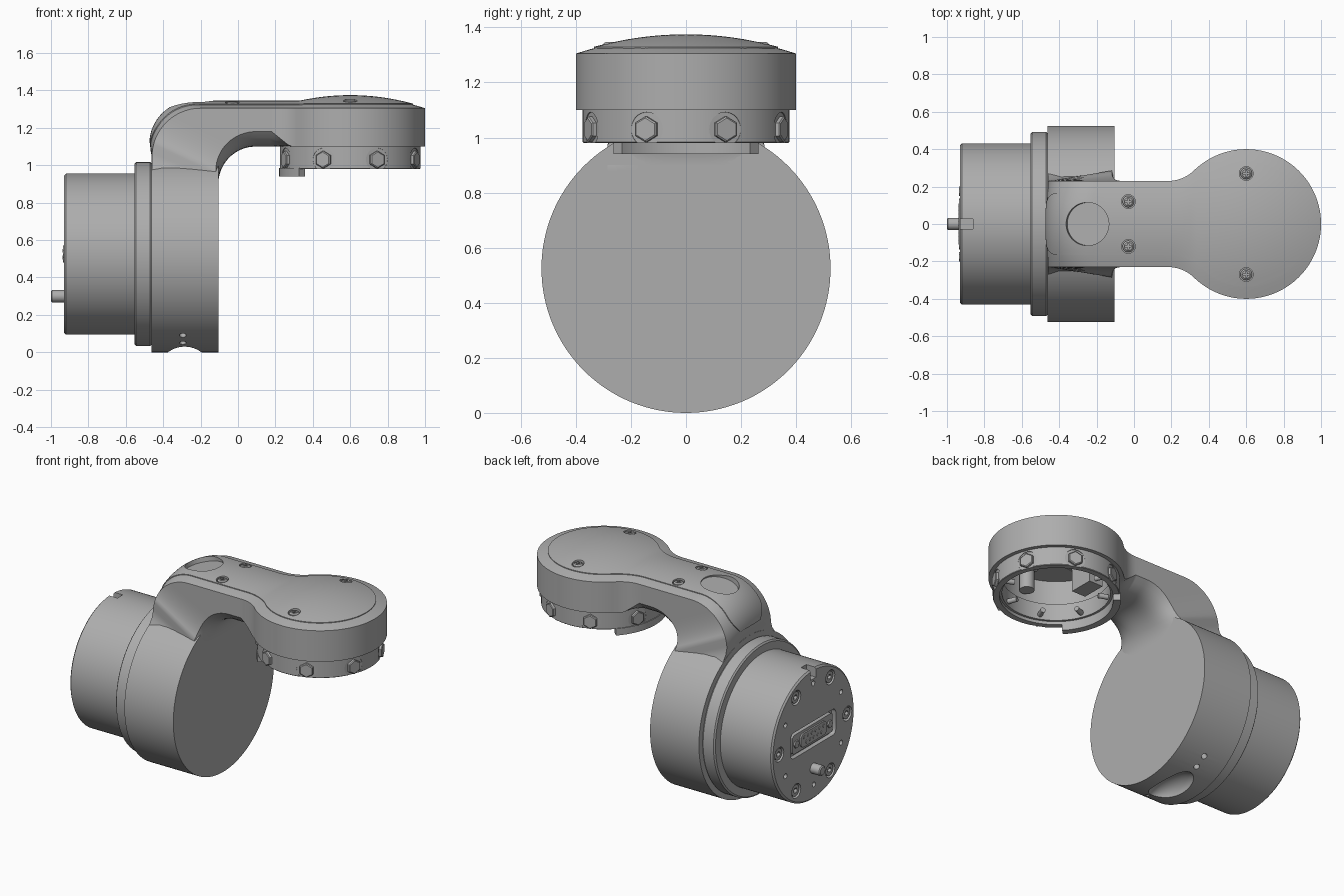
import bpy, bmesh
from math import pi, sin, cos, sqrt, radians
from mathutils import Matrix, Vector

if "Cube" in bpy.data.objects:
    bpy.data.objects.remove(bpy.data.objects["Cube"], do_unlink=True)

grey = bpy.data.materials.new("satin_grey")
grey.use_nodes = True
COLOUR = (0.42, 0.42, 0.42, 1)
grey.diffuse_color = COLOUR
grey.node_tree.nodes["Principled BSDF"].inputs["Base Color"].default_value = COLOUR

X, Y, Z = Vector((1, 0, 0)), Vector((0, 1, 0)), Vector((0, 0, 1))
AXIS_Z = 0.525          # height of the drum axis
HEAD = 0.6              # x of the head centre


def make(name, bm):
    bmesh.ops.remove_doubles(bm, verts=bm.verts, dist=1e-5)
    bmesh.ops.recalc_face_normals(bm, faces=bm.faces)
    mesh = bpy.data.meshes.new(name)
    bm.to_mesh(mesh)
    bm.free()
    mesh.materials.append(grey)
    ob = bpy.data.objects.new(name, mesh)
    bpy.context.collection.objects.link(ob)
    return ob


def loft(name, rings, caps=True):
    """Skin closed rings of points."""
    bm = bmesh.new()
    rows = [[bm.verts.new(p) for p in r] for r in rings]
    n = len(rows[0])
    for a, b in zip(rows, rows[1:]):
        for i in range(n):
            bm.faces.new((a[i], a[(i + 1) % n], b[(i + 1) % n], b[i]))
    if caps:
        bm.faces.new(rows[0])
        bm.faces.new(rows[-1])
    return make(name, bm)


def turned(name, profile, origin, axis, segs=128, turn=0, closed=False):
    """Revolve (distance along axis, radius) pairs about an axis."""
    rot = Vector(axis).to_track_quat('Z', 'Y').to_matrix()
    pts = profile + profile[:1] if closed else profile
    rings = [[Vector(origin) + rot @ Vector((r * cos(turn + 2 * pi * k / segs),
              r * sin(turn + 2 * pi * k / segs), d)) for k in range(segs)] for d, r in pts]
    return loft(name, rings, not closed)


def rod(name, origin, axis, d0, d1, r, segs=24, turn=0):
    return turned(name, [(d0, r), (d1, r)], origin, axis, segs, turn)


def box(name, centre, size, bevel=0):
    bm = bmesh.new()
    bmesh.ops.create_cube(bm, size=1, matrix=Matrix.Translation(centre) @ Matrix.Diagonal((*size, 1)))
    if bevel:
        edges = [e for e in bm.edges if abs((e.verts[0].co - e.verts[1].co).x) > 1e-4]
        bmesh.ops.bevel(bm, geom=edges, offset=bevel, segments=4, profile=0.5, affect='EDGES')
    return make(name, bm)


def cut(targets, cutter):
    for ob in targets:
        mod = ob.modifiers.new("cut", 'BOOLEAN')
        mod.operation, mod.solver, mod.object = 'DIFFERENCE', 'EXACT', cutter
        bpy.context.view_layer.objects.active = ob
        bpy.ops.object.modifier_apply(modifier=mod.name)
    bpy.data.objects.remove(cutter, do_unlink=True)


# --- Arm and head: one bent sweep described by stations along its length
def half_width(x, inset=0):
    if x <= 0.182:
        return 0.23 - inset
    if x < HEAD - 0.418 * (0.4 - inset) / 0.6:
        return 0.43 - sqrt((0.2 + inset) ** 2 - (x - 0.182) ** 2)
    return sqrt(max(0, (0.4 - inset) ** 2 - (x - HEAD) ** 2))


def flare(z):
    """Arm half width where it fillets into the drum."""
    d = min(max(1.067 - z, 0), 0.101)
    return 0.35 - sqrt(0.12 ** 2 - d * d)


def stations(inset=0):
    """(top, bottom, outward, top width, bottom width, crown, underside rounding, cover width)"""
    out = []
    for k in range(14):
        t = k / 14
        zt, zb = 0.6 + 0.445 * t, 0.6 + 0.3 * t
        out.append((Vector((-0.46, 0, zt)), Vector((-0.105, 0, zb)), -X, flare(zt), flare(zb), 0, 0, 0))
    for k in range(25):
        a = pi / 2 * k / 24
        n = Vector((-cos(a), 0, sin(a)))
        top = Vector((-0.2, 0, 1.045)) + 0.26 * n
        low = Vector((0.095, 0, 0.9)) + 0.2 * n
        taper = max(0, 1 - max(0, a - 0.25) / 0.45) ** 2
        out.append((top, low, n, flare(top.z), flare(low.z), 0.035 * sin(a) + 0.02 * sin(2 * a),
                    0.08 * sin(a), 0.165 - 0.065 * taper))
    for k in range(1, 9):
        t = k / 8
        out.append((Vector((-0.2 + 0.38 * t, 0, 1.305)), Vector((0.095 + 0.085 * t, 0, 1.1)), Z,
                    0.23, 0.23, 0.035, 0.08, 0.165))
    for k in range(1, 61):
        x = 0.182 + (0.818 - inset) * sin(pi / 2 * k / 60)
        w = half_width(x)
        crown = 0.406 * w * w
        if x < HEAD:
            crown = max(crown, 0.035)
        out.append((Vector((x, 0, 1.305)), Vector((x, 0, 1.1)), Z, w, w, crown,
                    0.08 * max(0, 1 - (x - 0.18) / 0.1), half_width(x, 0.065)))
    return out


US = [k / 8 - 1 for k in range(17)]


def skin(st, y, lift):
    top, _, n, w, _, crown, _, _ = st
    u = y / w if w > 1e-6 else 1
    return top + n * (crown * (1 - u * u) + lift) + Y * y


body = loft("arm_and_head", [
    [skin(s, s[3] * u, 0) for u in US] +
    [s[1] + s[2] * (s[6] * u ** 4) + Y * (s[4] * u) for u in reversed(US)] for s in stations()])
cover = loft("top_cover", [
    [skin(s, s[7] * u, 0.005) for u in US] + [skin(s, s[7] * u, -0.015) for u in reversed(US)]
    for s in stations(0.065)[18:]])

# Hollow head, button facet and cover screws
cut([body], rod("cutter", (HEAD, 0, 0), Z, 0.9, 1.27, 0.33, 128))
tilt = Vector((-0.23, 0, 1)).normalized()
cut([body, cover], rod("cutter", (-0.245, 0, 1.312), tilt, -0.002, 0.2, 0.115, 64))
for x, y, z in ((-0.03, 0.12, 1.334), (HEAD, 0.27, 1.343)):
    for s in (1, -1):
        at = (x, s * y, z)
        cut([body, cover], rod("cutter", at, Z, -0.015, 0.1, 0.037))
        screw = turned("cover_screw", [(-0.02, 0.031), (-0.003, 0.031), (0.004, 0.022)], at, Z, 24)
        cut([screw], box("cutter", at, (0.034, 0.008, 0.03)))
        cut([screw], box("cutter", at, (0.008, 0.034, 0.03)))
for s in (1, -1):
    rod("inner_boss", (HEAD, s * 0.27, 0), Z, 1.14, 1.28, 0.045)
box("inner_block", (0.36, 0, 1.2), (0.1, 0.16, 0.16))

# --- Mounting ring with radial hex bolts
ring = turned("mounting_ring", [(0.98, 0.335), (0.98, 0.372), (0.983, 0.375), (1.11, 0.375),
                                (1.11, 0.32), (1.0, 0.32), (1.0, 0.335)], (HEAD, 0, 0), Z, closed=True)
for k in range(8):
    a = pi / 8 + k * pi / 4
    out = Vector((cos(a), sin(a), 0))
    at = (HEAD, 0, 1.03)
    cut([ring], rod("cutter", at, out, 0.369, 0.5, 0.062, 32))
    up_turn = (out.to_track_quat('Z', 'Y').inverted() @ Z).xy
    turn = Vector((1, 0)).angle_signed(up_turn) * -1
    turned("hex_bolt", [(0.35, 0.047), (0.383, 0.047), (0.387, 0.041)], at, out, 6, turn)
    rod("bolt_tip", at, out, 0.26, 0.35, 0.016, 16)
arc = [radians(180 + 44 * (k / 12 - 1)) for k in range(25)]
plan = [(0.38, a) for a in arc] + [(0.335, a) for a in reversed(arc)]
loft("locating_tab", [[(HEAD + r * cos(a), r * sin(a), z) for r, a in plan] for z in (0.94, 0.985)])

# --- Drum and rear housing on the long axis
axis_at = (0, 0, AXIS_Z)
drum = rod("drum", axis_at, X, -0.462, -0.105, 0.525, 128)
bm = bmesh.new()
bmesh.ops.create_uvsphere(bm, u_segments=32, v_segments=16, radius=1,
                          matrix=Matrix.Translation((-0.285, 0, 0)) @ Matrix.Diagonal((0.09, 0.19, 0.08, 1)))
cut([drum], make("cutter", bm))
for s in (1, -1):
    for y, z in ((0.224, 0.05), (0.294, 0.09)):
        out = Vector((0, s * y, z - AXIS_Z)).normalized()
        cut([drum], rod("cutter", (-0.295, 0, AXIS_Z), out, 0.48, 0.6, 0.018))
turned("collar", [(-0.553, 0.42), (-0.553, 0.482), (-0.545, 0.492), (-0.47, 0.492), (-0.455, 0.48)],
       axis_at, X)
rear = turned("rear_housing", [(-0.93, 0.42), (-0.92, 0.431), (-0.54, 0.431)], axis_at, X)
cut([rear], box("cutter", (-0.91, 0, 0.96), (0.1, 0.055, 0.14)))

# Rear face fasteners
for k in range(6):
    for step, radius, r, depth in ((0.5, 0.355, 0.047, 0.03), (0, 0.335, 0.016, 0.04)):
        a = (k + step) * pi / 3
        if not step and k == 3:
            a += 0.02
        at = (-0.93, radius * sin(a), AXIS_Z + radius * cos(a))
        cut([rear], rod("cutter", at, X, -0.1, depth, r))
        if step:
            bolt = rod("socket_bolt", at, X, 0.006, 0.04, 0.037)
            cut([bolt], rod("cutter", at, X, -0.1, 0.025, 0.019, 6))

# Rear connector and drive pin
cut([rear], box("cutter", (-0.93, 0, AXIS_Z), (0.06, 0.47, 0.17), 0.03))
box("connector_base", (-0.91, 0, AXIS_Z), (0.03, 0.42, 0.125), 0.02)
box("connector_shell", (-0.92, 0, AXIS_Z), (0.03, 0.27, 0.09), 0.03)
for row, count in ((0.018, 6), (-0.018, 5)):
    for k in range(count):
        rod("contact", (-0.935, (k - (count - 1) / 2) * 0.04, AXIS_Z + row), X, -0.004, 0.02, 0.01, 12)
for s in (1, -1):
    rod("jack_screw", (-0.925, s * 0.175, AXIS_Z), X, -0.01, 0.02, 0.025, 6)
turned("drive_pin", [(-1.0, 0.026), (-0.994, 0.033), (-0.9, 0.033)], (0, 0, 0.3), X, 32)

# --- Smooth shading with crisp edges
bpy.ops.object.select_all(action='DESELECT')
for ob in bpy.context.collection.objects:
    if ob.type == 'MESH' and grey.name in ob.data.materials:
        ob.select_set(True)
        bpy.context.view_layer.objects.active = ob
bpy.ops.object.shade_smooth_by_angle(angle=radians(30))
